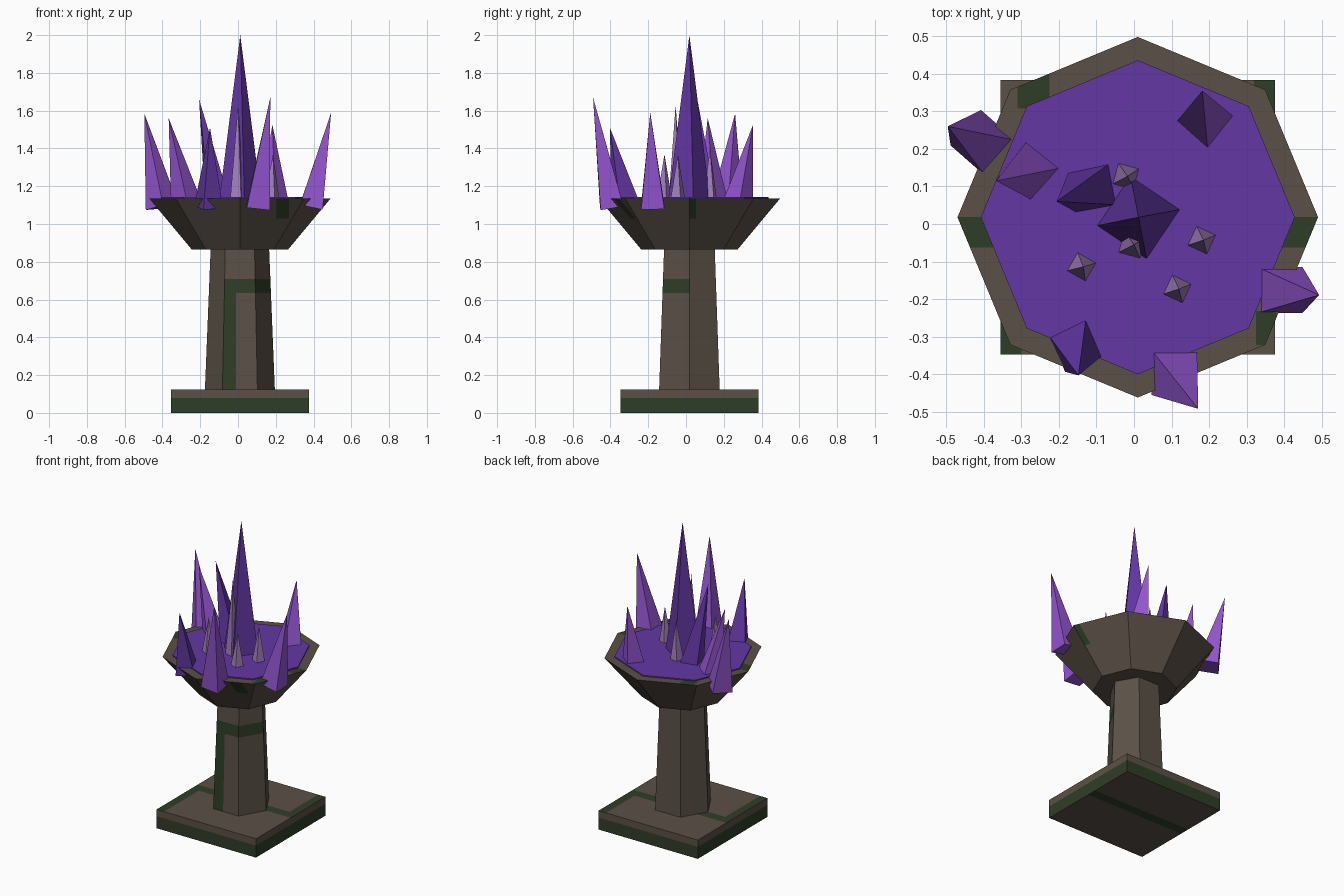
import bpy
import bmesh
from math import cos, sin, pi, radians
from mathutils import Vector, Matrix

cube = bpy.data.objects.get("Cube")
if cube:
    bpy.data.objects.remove(cube)

CX, CY = 0.01, 0.018


def material(name, r, g, b):
    m = bpy.data.materials.new(name)
    m.use_nodes = True
    m.diffuse_color = (r, g, b, 1)
    bsdf = m.node_tree.nodes["Principled BSDF"]
    bsdf.inputs["Base Color"].default_value = (r, g, b, 1)
    bsdf.inputs["Roughness"].default_value = 0.9
    return m


STONE = material("stone brown", 0.105, 0.082, 0.063)
MOSS = material("moss green", 0.028, 0.048, 0.02)
DEEP = material("deep purple", 0.125, 0.038, 0.37)
BRIGHT = material("bright purple", 0.29, 0.09, 0.62)
MAUVE = material("pale mauve", 0.37, 0.21, 0.5)


def frustum(sides, r1, r2, z1, z2, turn=0.0):
    """Closed tapered prism; a zero top radius makes a pyramid."""
    bm = bmesh.new()

    def ring(r, z):
        angles = [turn + 2 * pi * i / sides for i in range(sides)]
        return [bm.verts.new((r * cos(a), r * sin(a), z)) for a in angles]

    low = ring(r1, z1)
    bm.faces.new(low[::-1])
    if r2:
        high = ring(r2, z2)
        bm.faces.new(high)
    else:
        tip = bm.verts.new((0, 0, z2))
    for i in range(sides):
        j = (i + 1) % sides
        if r2:
            bm.faces.new((low[i], low[j], high[j], high[i]))
        else:
            bm.faces.new((low[i], low[j], tip))
    bm.normal_update()
    return bm


def paint(bm, low, high, facing=lambda n: True):
    """Cut the faces along a box and give the part inside it moss."""
    for axis in range(3):
        for limit in (low[axis], high[axis]):
            normal = Vector((0, 0, 0))
            normal[axis] = 1
            faces = [f for f in bm.faces if facing(f.normal)]
            edges = {e for f in faces for e in f.edges}
            verts = {v for f in faces for v in f.verts}
            bmesh.ops.bisect_plane(bm, geom=[*verts, *edges, *faces], dist=1e-5,
                                   plane_co=normal * limit, plane_no=normal)
    for f in bm.faces:
        c = f.calc_center_median()
        if facing(f.normal) and all(low[k] - 1e-4 < c[k] < high[k] + 1e-4 for k in range(3)):
            f.material_index = 1


def finish(name, bm, *mats):
    mesh = bpy.data.meshes.new(name)
    bm.to_mesh(mesh)
    bm.free()
    for m in mats:
        mesh.materials.append(m)
    ob = bpy.data.objects.new(name, mesh)
    bpy.context.collection.objects.link(ob)
    return ob


def centred(name, bm, *mats):
    bm.transform(Matrix.Translation((CX, CY, 0)))
    return finish(name, bm, *mats)


def is_up(n):
    return n.z > 0.9


def is_side(n):
    return abs(n.z) < 0.9


# Square plinth: mossy lower sides, moss paths on top and a strip below
H = 0.365
plinth = frustum(4, H * 2 ** 0.5, H * 2 ** 0.5, 0, 0.125, pi / 4)
paint(plinth, (-1, -1, 0), (1, 1, 0.08), is_side)
paint(plinth, (-H, 0, 0), (H, 0.065, 1), lambda n: abs(n.z) > 0.9)
paint(plinth, (-H, -H, 0), (0.055 - H, 0, 1), is_up)
paint(plinth, (H - 0.055, 0.065, 0), (H, H, 1), is_up)
centred("plinth", plinth, STONE, MOSS)

# Six-sided column with a moss band and a hanging stripe on the front
column = frustum(6, 0.185, 0.155, 0.125, 0.865)
paint(column, (-1, -1, 0.635), (1, 0, 0.71), lambda n: n.y < -0.3 and n.x > -0.3)
paint(column, (-1, -1, 0), (-0.02, 0, 0.635), lambda n: n.y < -0.9)
centred("column", column, STONE, MOSS)

# Eight-sided bowl with moss on the rim and outer wall
bowl = frustum(8, 0.255, 0.48, 0.865, 1.135)
for side in (-1, 1):
    x1, x2 = sorted((side * 0.35, side * 0.48))
    paint(bowl, (x1, -0.08, 1), (x2, 0, 2), is_up)
paint(bowl, (-0.32, 0.29, 1), (-0.235, 0.4, 2), is_up)
paint(bowl, (0.315, -0.34, 1), (0.37, -0.25, 2), is_up)
paint(bowl, (0.19, -1, 1.03), (0.26, 0, 1.135), lambda n: is_side(n) and n.y < -0.5)
paint(bowl, (0.3, 0, 1.03), (1, 0.035, 1.135), lambda n: is_side(n) and n.x > 0.5)
centred("bowl", bowl, STONE, MOSS)

# Flat pool filling the bowl
centred("pool", frustum(8, 0.418, 0.418, 1.134, 1.142), DEEP)


def crystal(name, mat, base, tip, radius, turn):
    """Four-sided spike leaning from its base centre to its tip."""
    base, tip = Vector(base), Vector(tip)
    axis = tip - base
    bm = frustum(4, radius, 0, 0, axis.length, radians(turn))
    lean = Vector((0, 0, 1)).rotation_difference(axis).to_matrix().to_4x4()
    bm.transform(Matrix.Translation(base) @ lean)
    finish(name, bm, mat)


# Large crystals
Z = 1.09
crystal("centre_crystal", DEEP, (0.012, 0.017, Z), (0.012, 0.018, 2.0), 0.118, 11)
crystal("inner_crystal", DEEP, (-0.104, 0.097, Z), (-0.206, 0.06, 1.66), 0.083, 56)
crystal("front_right_crystal", DEEP, (-0.155, -0.318, Z), (-0.148, -0.403, 1.51), 0.082, -20)
crystal("back_right_crystal", BRIGHT, (-0.402, 0.216, Z), (-0.496, 0.26, 1.585), 0.088, 4)
crystal("right_crystal", BRIGHT, (-0.271, 0.144, Z), (-0.367, 0.115, 1.56), 0.085, 5)
crystal("back_left_crystal", BRIGHT, (0.19, 0.272, Z), (0.182, 0.355, 1.525), 0.084, 5)
crystal("left_crystal", BRIGHT, (0.388, -0.176, Z), (0.493, -0.189, 1.59), 0.087, 45)
crystal("front_crystal", BRIGHT, (0.107, -0.393, Z), (0.171, -0.492, 1.67), 0.087, 46)

# Small upright shards
shards = [(-0.022, 0.127, 1.4, 30), (0.18, -0.043, 1.37, 20), (-0.14, -0.114, 1.37, 15),
          (0.115, -0.173, 1.36, 20), (-0.005, -0.055, 1.63, 30)]
for i, (x, y, top, turn) in enumerate(shards):
    crystal(f"small_shard_{i + 1}", MAUVE, (x, y, 1.12), (x + 0.005, y, top), 0.043, turn)
